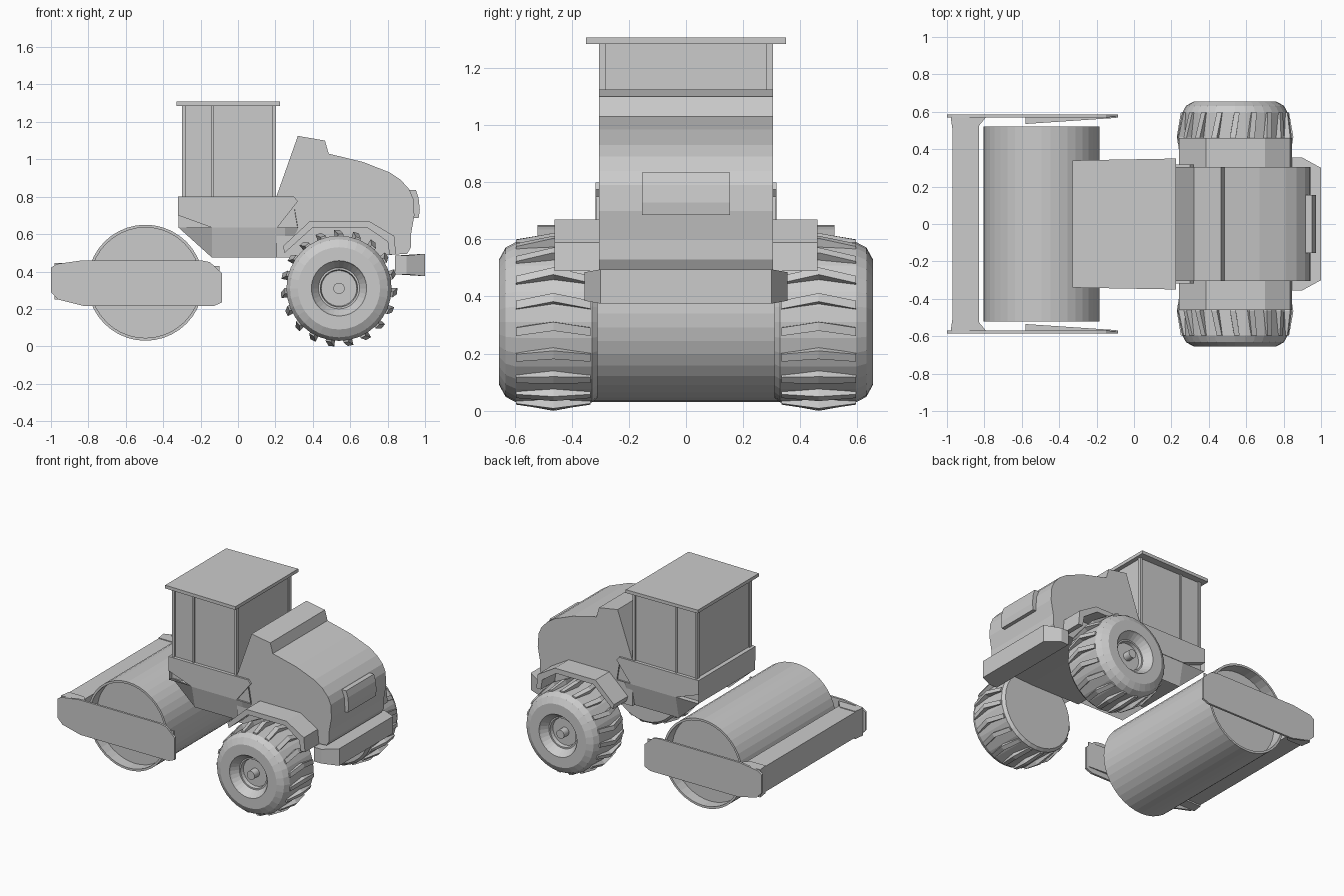
import bpy, bmesh
from math import sin, cos, pi, radians

if "Cube" in bpy.data.objects:
    bpy.data.objects.remove(bpy.data.objects["Cube"])


def finish(name, bm):
    bmesh.ops.recalc_face_normals(bm, faces=bm.faces)
    me = bpy.data.meshes.new(name)
    bm.to_mesh(me)
    bm.free()
    ob = bpy.data.objects.new(name, me)
    bpy.context.collection.objects.link(ob)
    return ob


def loft(name, rings):
    """Skin a list of closed rings of equal length and cap both ends."""
    bm = bmesh.new()
    rs = [[bm.verts.new(p) for p in r] for r in rings]
    n = len(rs[0])
    for a, b in zip(rs, rs[1:]):
        for i in range(n):
            j = (i + 1) % n
            bm.faces.new((a[i], a[j], b[j], b[i]))
    bm.faces.new(rs[0])
    bm.faces.new(rs[-1])
    return finish(name, bm)


def side_profile(name, pts, y0, y1):
    return loft(name, [[(x, y, z) for x, z in pts] for y in (y0, y1)])


def box(name, x0, x1, y0, y1, z0, z1):
    return side_profile(name, [(x0, z0), (x1, z0), (x1, z1), (x0, z1)], y0, y1)


def lathe_y(name, prof, cx, cz, n, sign=1):
    """Revolve (y, radius) points about a y-parallel axis."""
    return loft(name, [[(cx + r * cos(2 * pi * i / n), sign * y, cz + r * sin(2 * pi * i / n))
                        for i in range(n)] for y, r in prof])


# Roller drum with recessed ends
lathe_y("drum", [(-.44, .295), (-.52, .295), (-.52, .31), (.52, .31), (.52, .295), (.44, .295)],
        -.495, .34, 40)

# Drum frame: side plates, inner arms and front cross bar
plate = [(-1, .42), (-.97, .44), (-.83, .46), (-.2, .46), (-.15, .45), (-.085, .39),
         (-.085, .235), (-.13, .215), (-.82, .215), (-.96, .25), (-1, .29)]
for s, side in ((-1, "front"), (1, "back")):
    side_profile("frame_plate_" + side, plate, s * .57, s * .585)
    loft("frame_arm_" + side, [
        [(x, s * y, z) for x, y in ((-.58, .535), (-.1, .567), (-.1, .574), (-.58, .574))]
        for z in (.25, .43)])
    loft("frame_gusset_" + side, [
        [(x, s * y, z) for x, y in ((-.97, .5), (-.85, .5), (-.79, .572), (-.98, .572))]
        for z in (.25, .445)])
box("frame_cross_bar", -.97, -.83, -.56, .56, .26, .44)

# Cab with inset windows, posts and roof
box("cab_windows", -.29, .195, -.295, .295, .78, 1.29)
for s in (-1, 1):
    for x in (-.30, -.142, .185):
        w = .012 if x == -.142 else .018
        box("cab_post", x, x + w, s * .28, s * .305, .79, 1.29)
loft("cab_roof", [[(-.33, -.34, z), (.225, -.35, z), (.225, .35, z), (-.33, .34, z)]
                  for z in (1.285, 1.308)])

# Cab base: wide upper skirt and an inward-tapering lower part
upper = [(-.32, .8), (-.32, .70), (-.14, .635), (.21, .635), (.32, .775), (.30, .8)]
lower = [(-.318, .75), (-.318, .635), (-.14, .475), (.25, .475), (.32, .6), (.30, .75)]
side_profile("cab_skirt", upper, -.318, .318)
loft("cab_underbody", [
    [(x, -.28, z) for x, z in lower],
    [(x, -.315, max(z, .635)) for x, z in lower],
    [(x, .315, max(z, .635)) for x, z in lower],
    [(x, .28, z) for x, z in lower]])

# Engine hood
hood = [(.205, .8), (.32, 1.125), (.465, 1.1), (.485, 1.03), (.67, .985), (.81, .93),
        (.87, .89), (.915, .84), (.937, .79), (.943, .7), (.925, .6), (.925, .53),
        (.905, .495), (.6, .475), (.205, .475)]
side_profile("engine_hood", hood, -.305, .305)
side_profile("rear_grille", [(.90, .835), (.952, .835), (.966, .79), (.972, .73), (.966, .685), (.90, .685)],
             -.155, .155)

# Rear bumper with chamfered corners
bumper = [(.84, -.355), (.9, -.355), (1, -.3), (1, .3), (.9, .355), (.84, .355)]
loft("rear_bumper", [[(x, y, .375 if x > .95 else .385) for x, y in bumper],
                     [(x, y, .495 if x > .95 else .485) for x, y in bumper]])

# Fenders
fender = [(.24, .535), (.385, .67), (.70, .67), (.835, .59), (.845, .49),
          (.81, .49), (.80, .56), (.69, .635), (.40, .635), (.25, .5)]
# Tyre and hub profile, from the inner face outwards and into the hub
tyre = [(.31, .265), (.33, .281), (.595, .281), (.632, .262), (.655, .22), (.655, .148),
        (.645, .143), (.6, .11), (.6, .1), (.575, .095), (.575, .03), (.63, .03)]
WX, WZ, LUGS = .54, .31, 19
for s, side in ((-1, "front"), (1, "back")):
    side_profile("fender_" + side, fender, s * .30, s * .46)
    lathe_y("wheel_" + side, tyre, WX, WZ, 32, s)

    # Chevron tread lugs, highest in the middle
    for k in range(LUGS):
        mid = pi / 2 + 2 * pi * k / LUGS
        rings = []
        for y, top, off in ((.335, .29, -2), (.465, .312, 2), (.595, .29, -2)):
            a = mid + radians(off)
            rings.append([(WX + r * cos(a + d), s * y, WZ + r * sin(a + d))
                          for r, d in ((.265, -.055), (top, -.05), (top, .05), (.265, .055))])
        loft("tread_lug_" + side, rings)
